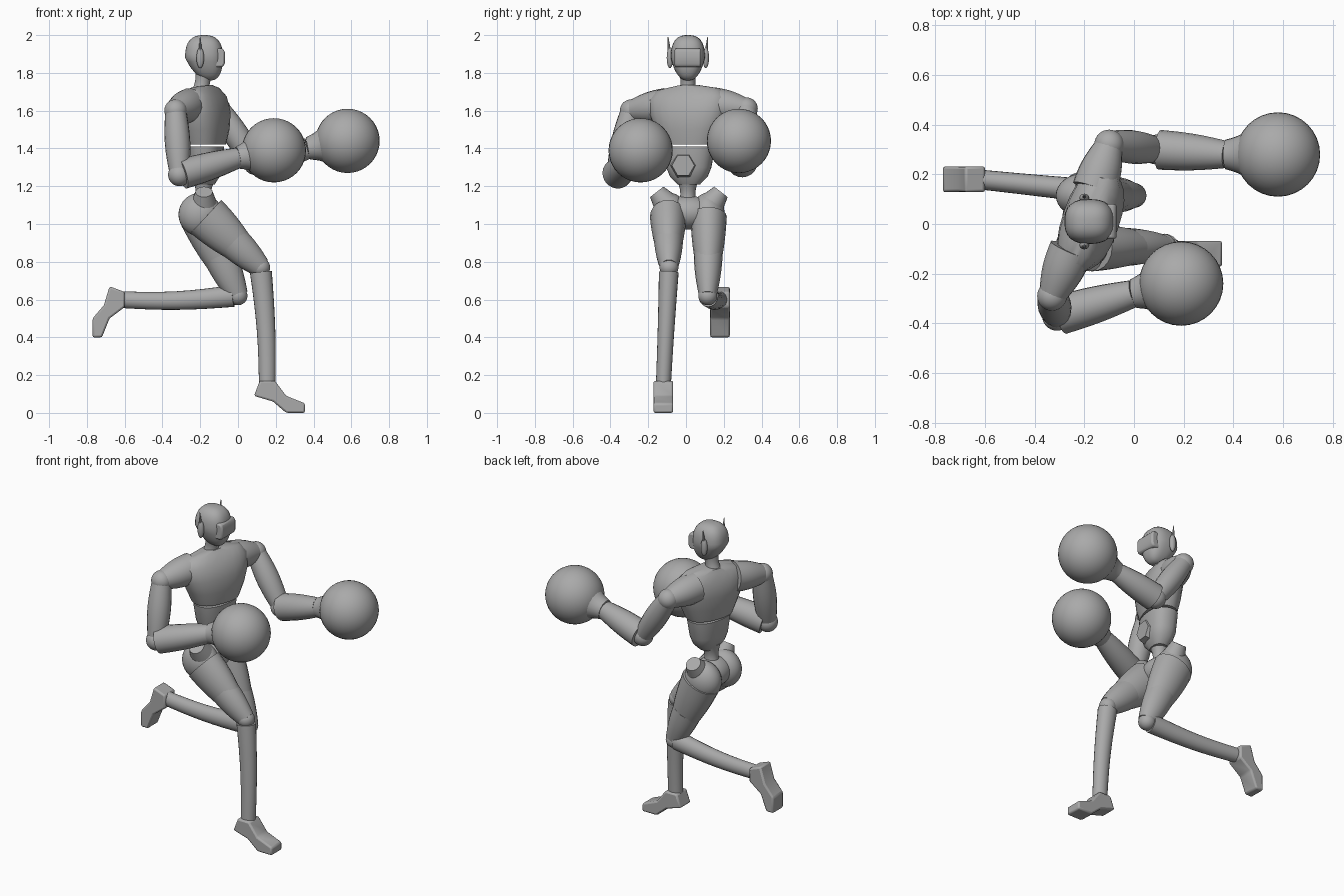
import bpy, bmesh, math
from mathutils import Vector, Matrix

default_cube = bpy.data.objects.get("Cube")
if default_cube:
    bpy.data.objects.remove(default_cube)

GREY = (.4, .4, .4, 1)
grey = bpy.data.materials.new("plain_grey")
grey.use_nodes = True
grey.diffuse_color = GREY
grey.node_tree.nodes["Principled BSDF"].inputs["Base Color"].default_value = GREY


def finish(name, mesh_builder, bevel=0):
    bmesh.ops.recalc_face_normals(mesh_builder, faces=mesh_builder.faces)
    mesh = bpy.data.meshes.new(name)
    mesh_builder.to_mesh(mesh)
    mesh_builder.free()
    mesh.materials.append(grey)
    part = bpy.data.objects.new(name, mesh)
    bpy.context.collection.objects.link(part)
    if bevel:
        modifier = part.modifiers.new("Soft edges", 'BEVEL')
        modifier.width = bevel
        modifier.segments = 2
    bpy.ops.object.select_all(action='DESELECT')
    part.select_set(True)
    bpy.context.view_layer.objects.active = part
    bpy.ops.object.shade_smooth_by_angle(angle=math.radians(40))


def loft(name, rings, side, power=2, sides=24):
    # Each ring is a centre, a half width along side and a half depth
    builder = bmesh.new()
    centres = [centre for centre, width, depth in rings]
    loops = []
    for i, (centre, width, depth) in enumerate(rings):
        tangent = (centres[min(i + 1, len(rings) - 1)] - centres[max(i - 1, 0)]).normalized()
        across = (side - tangent * side.dot(tangent)).normalized()
        outward = tangent.cross(across)
        loop = []
        for k in range(sides):
            c, s = math.cos(math.tau * k / sides), math.sin(math.tau * k / sides)
            c = math.copysign(abs(c) ** (2 / power), c)
            s = math.copysign(abs(s) ** (2 / power), s)
            loop.append(builder.verts.new(centre + across * c * width + outward * s * depth))
        loops.append(loop)
    for lower, upper in zip(loops, loops[1:]):
        for k in range(sides):
            builder.faces.new((lower[k - 1], lower[k], upper[k], upper[k - 1]))
    builder.faces.new(loops[0])
    builder.faces.new(loops[-1])
    finish(name, builder)


def limb(name, start, end, start_radius, end_radius, swell=0, flat=1, bow=(0, 0, 0), sides=20):
    # Tapered, swelling and optionally bowed tube; flat narrows it sideways
    start, end, bow = Vector(start), Vector(end), Vector(bow)
    lengthwise = (end - start).normalized()
    side = Vector((1, 0, 0)) if abs(lengthwise.y) > .8 else Vector((0, 1, 0))
    rings = []
    steps = 8
    for i in range(steps + 1):
        t = i / steps
        arch = math.sin(math.pi * t)
        radius = start_radius + (end_radius - start_radius) * t + swell * arch
        rings.append((start.lerp(end, t) + bow * arch, radius * flat, radius))
    loft(name, rings, side, sides=sides)


def trunk(name, sections, side, power=2.4):
    # Upright sections of height, half width and half depth, leaning back at the top
    rings = [(Vector((-.17 - max(0, height - 1.55) * .12, .015, height)), width, depth)
             for height, width, depth in sections]
    loft(name, rings, Vector(side), power)


def ball(name, centre, size, power=2, jaw=0):
    builder = bmesh.new()
    bmesh.ops.create_uvsphere(builder, u_segments=32, v_segments=20, radius=1)
    for vert in builder.verts:
        vert.co /= sum(abs(c) ** power for c in vert.co) ** (1 / power)
        below = min(0, vert.co.z)
        vert.co.x = vert.co.x * (1 + jaw * below) - jaw * below
        vert.co.y *= 1 + jaw * below
    builder.transform(Matrix.Translation(centre) @ Matrix.Diagonal((*size, 1)))
    finish(name, builder)


def joint(name, centre, radius):
    ball(name, centre, (radius, radius, radius))


def prism(name, outline, origin, half_width, turn=0, bevel=.01):
    # Side outline around an origin, given thickness across y
    builder = bmesh.new()
    base = [builder.verts.new((x, -half_width, z)) for x, z in outline]
    made = bmesh.ops.extrude_face_region(builder, geom=[builder.faces.new(base)])
    for item in made["geom"]:
        if isinstance(item, bmesh.types.BMVert):
            item.co.y = half_width
    builder.transform(Matrix.Translation(origin) @ Matrix.Rotation(turn, 4, 'Y'))
    finish(name, builder, bevel)


# Head with raised visor, ear pods and aerials
ball("head", (-.18, .01, 1.88), (.1, .09, .12), power=2.6, jaw=.3)
prism("visor", [(-.05, -.05), (.02, -.05), (.03, -.03), (.03, .03), (.02, .05), (-.05, .05)],
      (-.1, .01, 1.88), .07)
for label, sign in (("near", -1), ("far", 1)):
    ear = Vector((-.2, .01 + sign * .095, 1.88))
    ball(label + "_ear", ear, (.02, .017, .055))
    limb(label + "_aerial", ear, ear + Vector((0, sign * .01, .11)), .012, .002, sides=8)
limb("neck", (-.2, .01, 1.68), (-.18, .01, 1.8), .055, .045, swell=-.01)

# Trunk: the shoulders turn so that the punching arm leads
trunk("chest", [(1.42, .145, .095), (1.5, .18, .11), (1.58, .21, .115),
                (1.66, .22, .1), (1.71, .18, .065), (1.73, .07, .05)], (.35, 1, 0))
trunk("abdomen", [(1.21, .06, .045), (1.25, .1, .07), (1.3, .12, .085), (1.41, .14, .092)],
      (.2, 1, 0))
limb("waist", (-.19, .01, 1.08), (-.18, .01, 1.24), .06, .06, swell=-.02)
limb("belly_plate", (-.12, -.01, 1.31), (-.075, -.015, 1.31), .075, .06, sides=6)

# Arms and round gloves
collar = Vector((-.2, .02, 1.65))
poses = {
    "guard": [(-.33, -.29, 1.6), (-.31, -.37, 1.26), (0, -.28, 1.35), (.19, -.24, 1.39)],
    "punch": [(-.1, .32, 1.61), (.09, .3, 1.32), (.37, .28, 1.4), (.58, .28, 1.44)],
}
for label, pose in poses.items():
    shoulder, elbow, wrist, glove = map(Vector, pose)
    limb(label + "_sleeve", collar.lerp(shoulder, .4), shoulder, .09, .055, swell=.01)
    joint(label + "_shoulder", shoulder, .06)
    limb(label + "_upper_arm", shoulder, elbow, .055, .05, swell=.015)
    joint(label + "_elbow", elbow, .06)
    limb(label + "_forearm", elbow.lerp(wrist, .05), wrist, .08, .055, swell=.006)
    limb(label + "_cuff", wrist, wrist.lerp(glove, .55), .06, .12, swell=-.01)
    joint(label + "_glove", glove, .17)

# Hips with raised waistband corners
ball("pelvis", (-.19, .01, 1.06), (.1, .14, .09))
for label, sign in (("front", -1), ("back", 1)):
    y = .015 + sign * .1
    ball(label + "_hip", (-.2, y, 1.05), (.115, .09, .115))
    limb(label + "_waistband", (-.18, y, 1.08), (-.18, y + sign * .07, 1.17), .08, .045)

# Legs: one planted, one trailing with the shin swept back
legs = {
    "front": [(-.17, -.095, 1.04), (.12, -.09, .77), (.155, -.12, .14)],
    "back": [(-.19, .12, 1.04), (0, .115, .62), (-.63, .18, .6)],
}
bows = {"front": (.01, 0, 0), "back": (0, 0, -.015)}
turns = {"front": 0, "back": math.pi / 2}
foot = [(-.07, -.05), (-.04, .03), (.04, .03), (.1, -.05),
        (.2, -.09), (.2, -.14), (.1, -.14), (.03, -.08)]
for label, places in legs.items():
    hip, knee, ankle = map(Vector, places)
    limb(label + "_thigh", hip, hip.lerp(knee, .6), .12, .085, swell=.006, flat=.8)
    limb(label + "_thigh_cuff", hip.lerp(knee, .5), knee, .09, .055, swell=.006, flat=.85)
    joint(label + "_knee", knee, .05)
    limb(label + "_shin", knee.lerp(ankle, .04), ankle, .058, .044, swell=-.002,
         flat=.9, bow=bows[label])
    prism(label + "_foot", foot, ankle, .052, turns[label])
